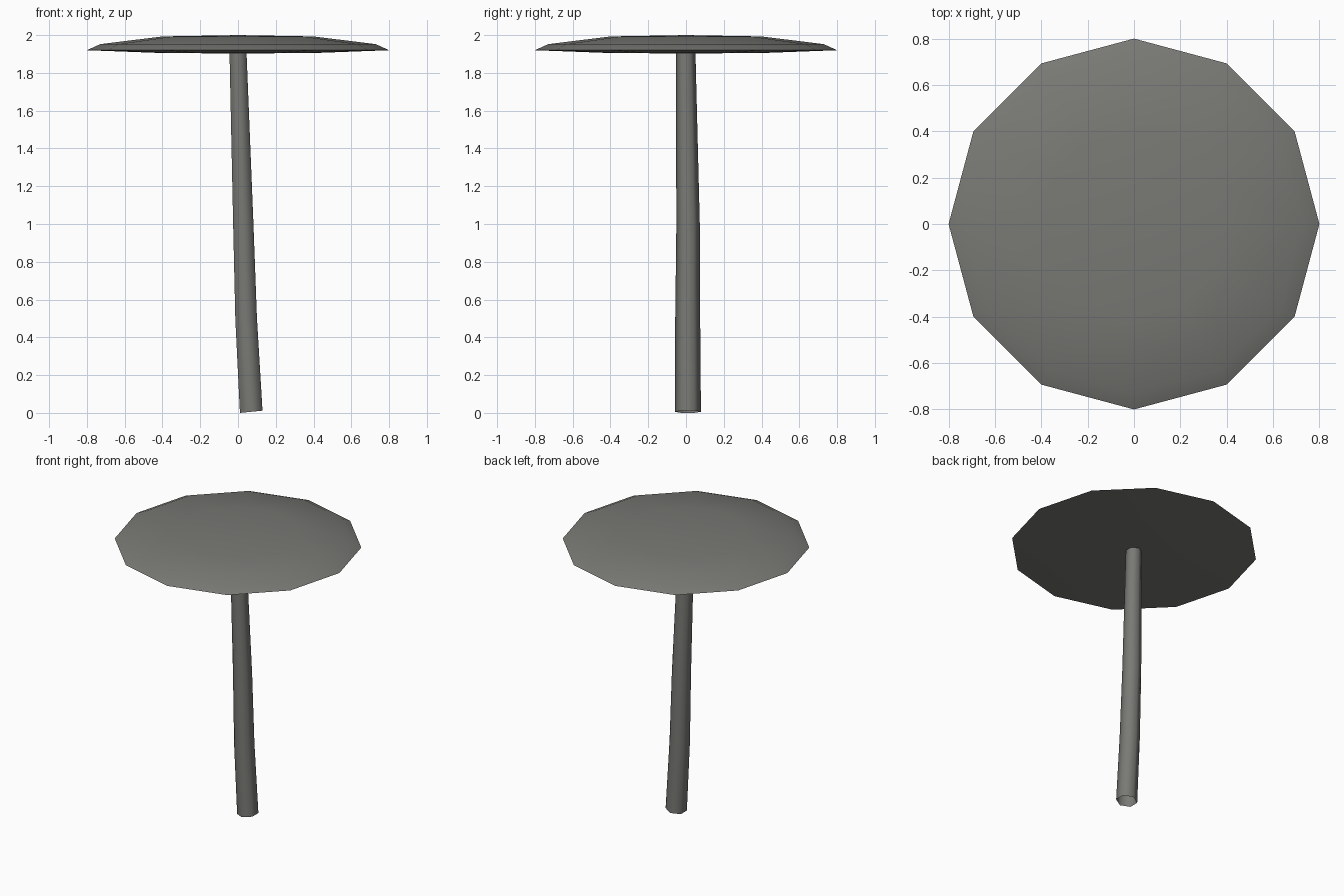
import bpy, bmesh, math

if "Cube" in bpy.data.objects:
    bpy.data.objects.remove(bpy.data.objects["Cube"])

# single matte grey
grey = bpy.data.materials.new("warm grey")
grey.diffuse_color = (0.19, 0.19, 0.178, 1)
grey.use_nodes = True
grey.node_tree.nodes["Principled BSDF"].inputs["Base Color"].default_value = grey.diffuse_color


def loft(name, rings, sides, phase, cap_ends):
    """Skin a stack of rings (cx, cy, z, radius, tilt along x)."""
    bm = bmesh.new()
    loops = []
    for cx, cy, z, r, tilt in rings:
        loop = []
        for i in range(sides):
            a = phase + 2 * math.pi * i / sides
            dx = r * math.cos(a)
            loop.append(bm.verts.new((cx + dx, cy + r * math.sin(a), z + tilt * dx)))
        loops.append(loop)
    for lo, hi in zip(loops, loops[1:]):
        for i in range(sides):
            j = (i + 1) % sides
            bm.faces.new((lo[i], lo[j], hi[j], hi[i]))
    if cap_ends:
        for loop, z, flip in ((loops[0], cap_ends[0], True), (loops[-1], cap_ends[1], False)):
            c = bm.verts.new((0, 0, z))
            for i in range(sides):
                a, b = loop[i], loop[(i + 1) % sides]
                bm.faces.new((b, a, c) if flip else (a, b, c))
    mesh = bpy.data.meshes.new(name)
    bm.to_mesh(mesh)
    bm.free()
    mesh.materials.append(grey)
    ob = bpy.data.objects.new(name, mesh)
    bpy.context.collection.objects.link(ob)
    bpy.context.view_layer.objects.active = ob
    ob.select_set(True)
    bpy.ops.object.shade_smooth_by_angle(angle=math.radians(62))
    ob.select_set(False)
    return ob


# shallow twelve-sided cap with a slightly bulging underside
loft("cap", [(0, 0, 1.905, 0.40, 0), (0, 0, 1.92, 0.80, 0),
             (0, 0, 1.952, 0.73, 0), (0, 0, 1.993, 0.40, 0)],
     12, 0, (1.903, 2.0))

# gently bent hexagonal stem, open at the bottom
loft("stem", [(0.07, 0.01, 0.006, 0.069, 0.1), (0.043, 0.009, 0.5, 0.066, 0.07),
              (0.028, 0.011, 1.0, 0.062, 0.03), (0.0, -0.002, 1.91, 0.052, 0)],
     6, math.pi / 2, None)
